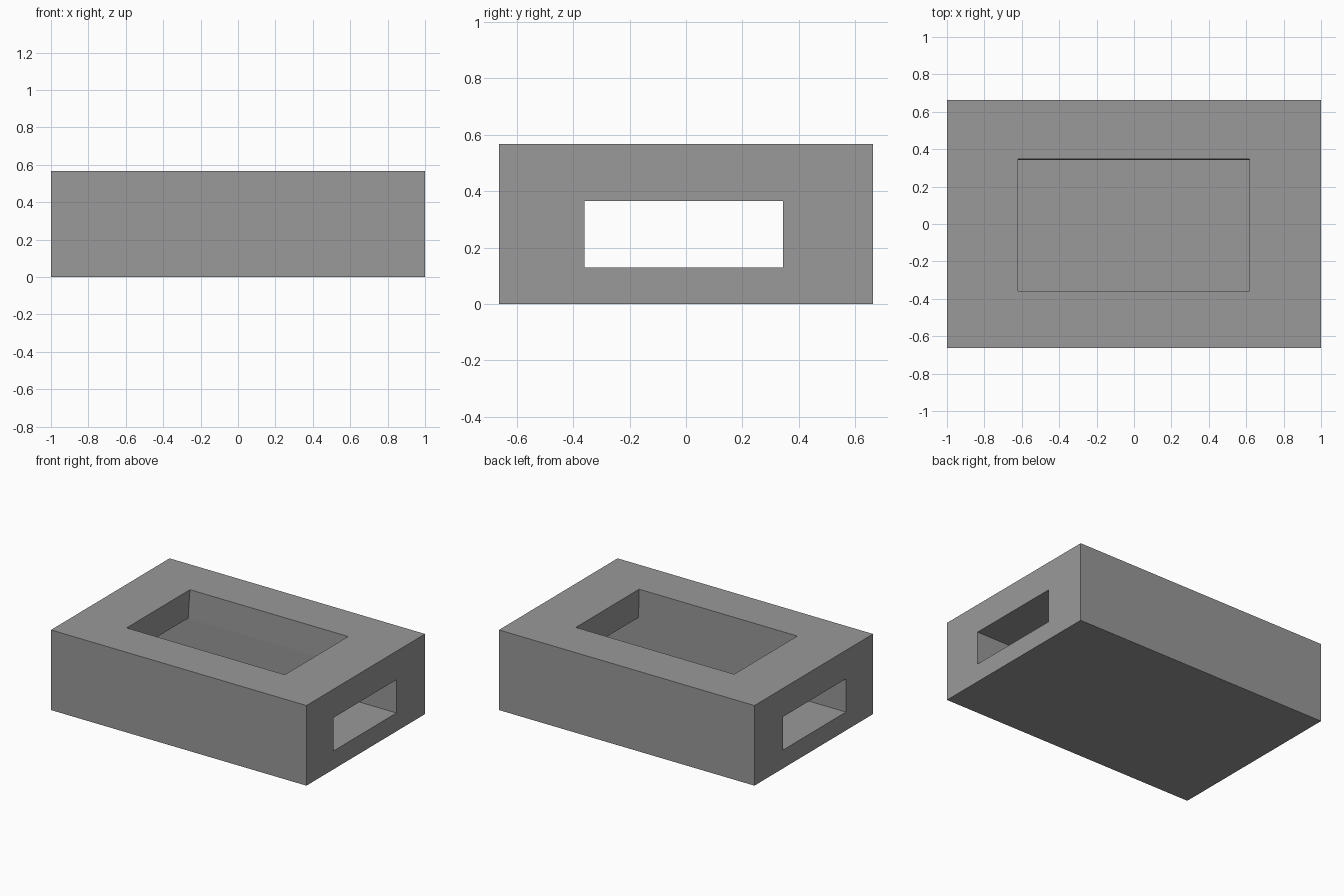
import bpy
import bmesh

cube = bpy.data.objects.get("Cube")
if cube:
    bpy.data.objects.remove(cube, do_unlink=True)

WIDTH, DEPTH, HEIGHT = 2.0, 1.326, 0.567

# Single grey material
grey = bpy.data.materials.new("mid grey")
grey.use_nodes = True
colour = (0.32, 0.32, 0.32, 1)
grey.diffuse_color = colour
grey.node_tree.nodes["Principled BSDF"].inputs["Base Color"].default_value = colour


def prism(name, low, high, z0, z1):
    """Box between two rectangles (x0, x1, y0, y1) at heights z0 and z1."""
    bm = bmesh.new()
    for (x0, x1, y0, y1), z in ((low, z0), (high, z1)):
        for x, y in ((x0, y0), (x1, y0), (x1, y1), (x0, y1)):
            bm.verts.new((x, y, z))
    bmesh.ops.convex_hull(bm, input=bm.verts)
    bmesh.ops.dissolve_limit(bm, angle_limit=0.001, verts=bm.verts, edges=bm.edges)
    bmesh.ops.recalc_face_normals(bm, faces=bm.faces)
    mesh = bpy.data.meshes.new(name)
    bm.to_mesh(mesh)
    bm.free()
    mesh.materials.append(grey)
    obj = bpy.data.objects.new(name, mesh)
    bpy.context.collection.objects.link(obj)
    return obj


def carve(target, cutter):
    """Subtract the cutter from the target and discard it."""
    mod = target.modifiers.new(cutter.name, "BOOLEAN")
    mod.operation = "DIFFERENCE"
    mod.solver = "EXACT"
    mod.object = cutter
    cutter.hide_render = True
    bpy.context.view_layer.objects.active = target
    bpy.ops.object.modifier_apply(modifier=mod.name)
    bpy.data.objects.remove(cutter, do_unlink=True)


# Solid outer block
outline = (-WIDTH / 2, WIDTH / 2, -DEPTH / 2, DEPTH / 2)
block = prism("hollow_block", outline, outline, 0, HEIGHT)

# Tunnel running through from side to side
tunnel = (-1.2, 1.2, -0.36, 0.343)
carve(block, prism("tunnel_cutter", tunnel, tunnel, 0.13, 0.365))

# Slightly tapered opening from the top down into the tunnel
opening_low = (-0.63, 0.623, -0.359, 0.342)
opening_high = (-0.62, 0.618, -0.359, 0.349)
carve(block, prism("opening_cutter", opening_low, opening_high, 0.355, HEIGHT + 0.01))
